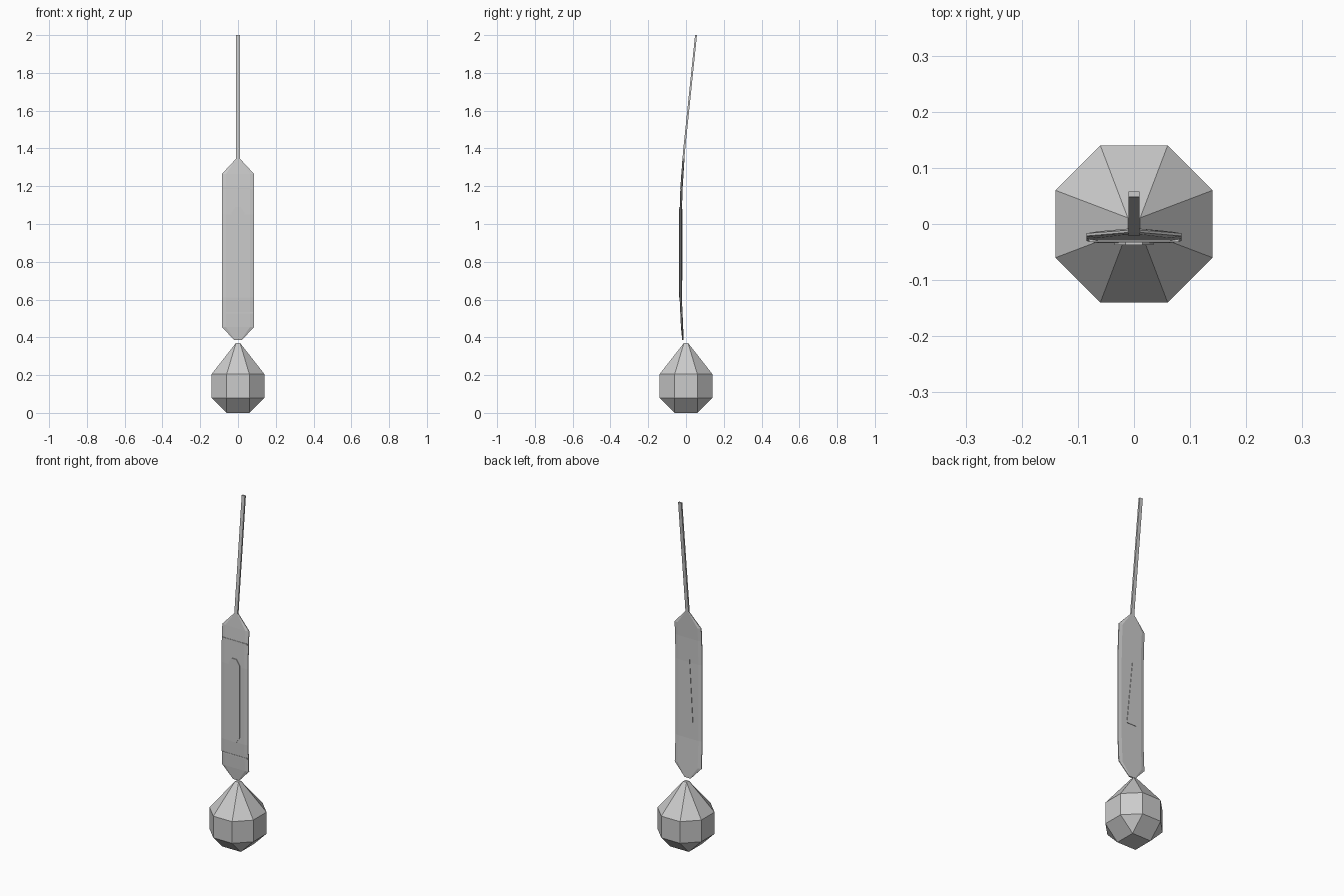
import bpy, bmesh

if "Cube" in bpy.data.objects:
    bpy.data.objects.remove(bpy.data.objects["Cube"])


def finish(name, bm):
    bmesh.ops.recalc_face_normals(bm, faces=bm.faces)
    mesh = bpy.data.meshes.new(name)
    bm.to_mesh(mesh)
    bm.free()
    obj = bpy.data.objects.new(name, mesh)
    bpy.context.collection.objects.link(obj)
    return obj


def loft(name, stations, section):
    """Stations are (z, half width, centre y, half thickness)."""
    bm = bmesh.new()
    rings = [[bm.verts.new((u * w, y + v * t, z)) for u, v in section]
             for z, w, y, t in stations]
    n = len(section)
    for a, b in zip(rings, rings[1:]):
        for i in range(n):
            j = (i + 1) % n
            bm.faces.new((a[i], a[j], b[j], b[i]))
    bm.faces.new(rings[0])
    bm.faces.new(rings[-1])
    return finish(name, bm)


def relief(name, outline, y0, y1):
    """Flat shape in x and z, extruded from y0 to y1."""
    bm = bmesh.new()
    face = bm.faces.new([bm.verts.new((x, y0, z)) for x, z in outline])
    ext = bmesh.ops.extrude_face_region(bm, geom=[face])
    for v in ext["geom"]:
        if isinstance(v, bmesh.types.BMVert):
            v.co.y = y1
    return finish(name, bm)


# Faceted weight: square base, eight flat sides, pointed top
bm = bmesh.new()
S = (-1, 1)
for sx in S:
    for sy in S:
        bm.verts.new((0.06 * sx, 0.06 * sy, 0))
        bm.verts.new((0.011 * sx, 0.011 * sy, 0.37))
        for z in (0.08, 0.205):
            bm.verts.new((0.06 * sx, 0.14 * sy, z))
            bm.verts.new((0.14 * sx, 0.06 * sy, z))
bmesh.ops.convex_hull(bm, input=bm.verts)
bmesh.ops.dissolve_limit(bm, angle_limit=0.02, verts=bm.verts, edges=bm.edges)
finish("weight", bm)

# Thin curved blade with bevelled long edges
blade = [(-1, -0.4), (-0.75, -1), (0.75, -1), (1, -0.4),
         (1, 0.4), (0.75, 1), (-0.75, 1), (-1, 0.4)]
loft("blade", [(0.385, 0.02, -0.016, 0.004), (0.455, 0.085, -0.021, 0.006),
               (0.61, 0.085, -0.028, 0.006), (1.05, 0.085, -0.028, 0.006),
               (1.19, 0.085, -0.024, 0.006), (1.265, 0.085, -0.019, 0.006),
               (1.345, 0.011, -0.013, 0.005)], blade)

# Slim square stem leaning back
square = [(-1, -1), (1, -1), (1, 1), (-1, 1)]
loft("stem", [(1.32, 0.01, -0.016, 0.005), (1.40, 0.01, -0.009, 0.005),
              (2.0, 0.01, 0.053, 0.005)], square)

# Raised front panel with clipped corners
relief("front_panel", [(-0.015, 0.61), (0.015, 0.61), (0.035, 0.64), (0.035, 1.06),
                       (0.015, 1.09), (-0.015, 1.09), (-0.035, 1.06), (-0.035, 0.64)],
       -0.03, -0.037)

# Tall triangle on the back
relief("back_triangle", [(-0.03, 0.70), (0.03, 0.70), (-0.008, 1.08)], -0.026, -0.0195)

# Narrow bands across the front
for name, z, y in (("upper_band", 1.19, -0.024), ("lower_band", 0.53, -0.0245)):
    relief(name, [(-0.08, z - 0.004), (0.08, z - 0.004), (0.08, z + 0.004), (-0.08, z + 0.004)],
           y, y - 0.008)
